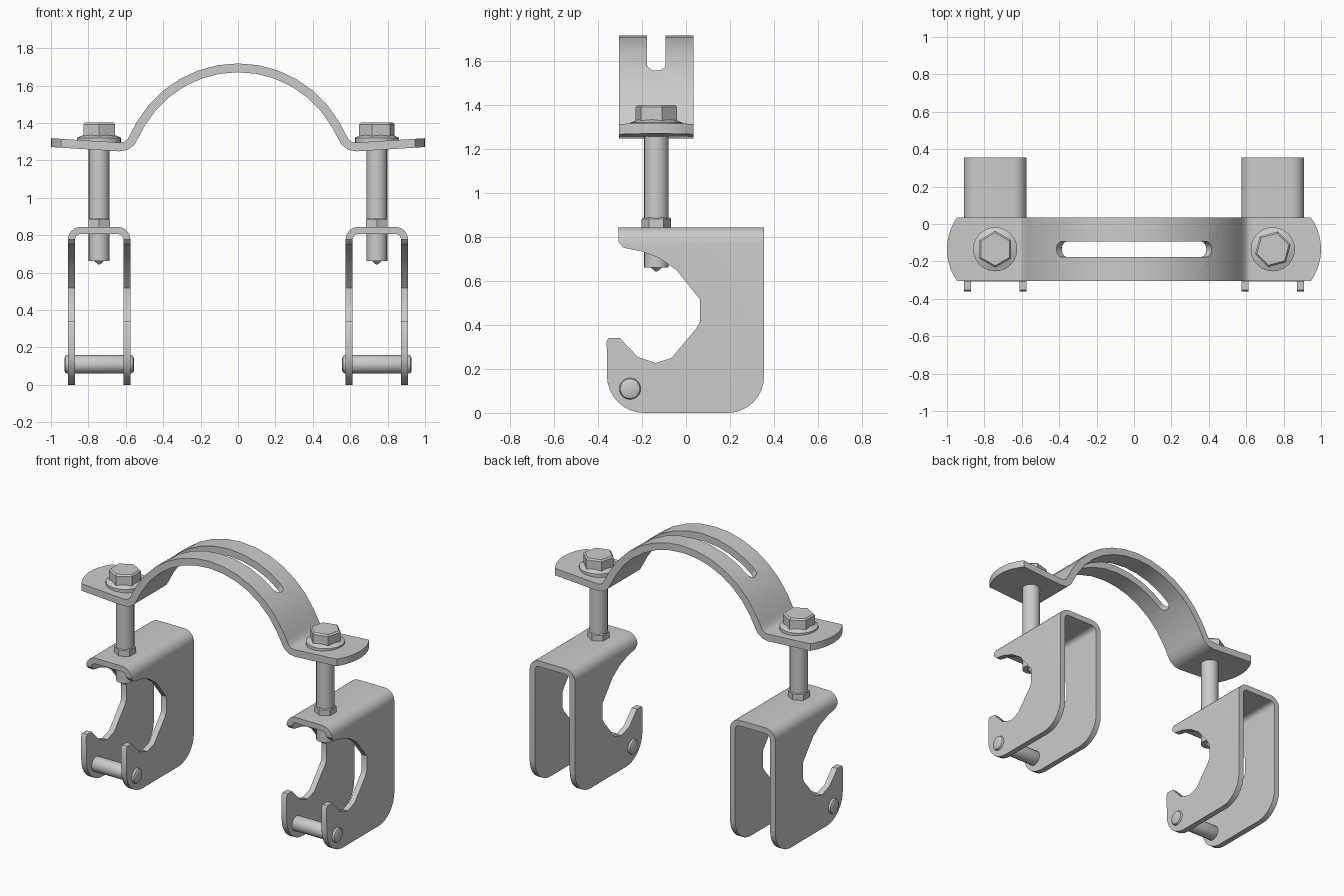
import bpy, bmesh
from math import sin, cos, pi, radians, hypot
from mathutils import Matrix, Vector

if "Cube" in bpy.data.objects:
    bpy.data.objects.remove(bpy.data.objects["Cube"])

CX, BY = 0.7425, -0.135   # clamp centre in x, bolt line in y


def finish(name, bm):
    bmesh.ops.recalc_face_normals(bm, faces=bm.faces)
    me = bpy.data.meshes.new(name)
    bm.to_mesh(me)
    bm.free()
    ob = bpy.data.objects.new(name, me)
    bpy.context.collection.objects.link(ob)
    return ob


def prism(name, pts, axis, a, b):
    """Closed 2D outline extruded along an axis from a to b."""
    put = {'x': lambda p, t: (t, p[0], p[1]),
           'y': lambda p, t: (p[0], t, p[1]),
           'z': lambda p, t: (p[0], p[1], t)}[axis]
    bm = bmesh.new()
    lo = [bm.verts.new(put(p, a)) for p in pts]
    hi = [bm.verts.new(put(p, b)) for p in pts]
    bm.faces.new(lo)
    bm.faces.new(hi)
    for i in range(len(pts)):
        j = (i + 1) % len(pts)
        bm.faces.new((lo[i], lo[j], hi[j], hi[i]))
    return finish(name, bm)


def turned(name, profile, seg, matrix, spin=0.0):
    """Stack of (radius, height) rings joined and capped."""
    bm = bmesh.new()
    rings = [[bm.verts.new(matrix @ Vector((r * cos(spin + 2 * pi * k / seg),
                                            r * sin(spin + 2 * pi * k / seg), h)))
              for k in range(seg)] for r, h in profile]
    for lo, hi in zip(rings, rings[1:]):
        for k in range(seg):
            n = (k + 1) % seg
            bm.faces.new((lo[k], lo[n], hi[n], hi[k]))
    bm.faces.new(rings[0])
    bm.faces.new(rings[-1])
    return finish(name, bm)


def activate(ob):
    bpy.ops.object.select_all(action='DESELECT')
    ob.select_set(True)
    bpy.context.view_layer.objects.active = ob


def cut(ob, tool, op):
    activate(ob)
    m = ob.modifiers.new('cut', 'BOOLEAN')
    m.operation, m.object, m.solver = op, tool, 'EXACT'
    bpy.ops.object.modifier_apply(modifier=m.name)
    bpy.data.objects.remove(tool)


def smooth(ob, angle=32):
    activate(ob)
    bpy.ops.object.shade_smooth_by_angle(angle=radians(angle))


def arc(cx, cy, r, a0, a1, n):
    return [(cx + r * cos(radians(a0 + (a1 - a0) * i / n)),
             cy + r * sin(radians(a0 + (a1 - a0) * i / n))) for i in range(n + 1)]


# Arched strap: centre line thickened into a section
AZ = 1.095
foot = [(0.552, 1.335), (0.572, 1.298), (0.6, 1.277), (0.635, 1.272), (1.03, 1.297)]
mid = [(-x, z) for x, z in reversed(foot)] + arc(0, AZ, 0.6, 150, 30, 12) + foot
up, down = [], []
for i, (x, z) in enumerate(mid):
    p, q = mid[max(i - 1, 0)], mid[min(i + 1, len(mid) - 1)]
    dx, dz = q[0] - p[0], q[1] - p[1]
    k = 0.0235 / hypot(dx, dz)
    up.append((x - dz * k, z + dx * k))
    down.append((x + dz * k, z - dx * k))
strap = prism('strap', up + down[::-1], 'y', BY - 0.17, BY + 0.17)

# Rounded strap ends
ends = arc(0.71, BY, 0.29, -36, 36, 10)
plan = [(x, y * 1.01 - BY * 0.01) for x, y in ends]
plan += [(-x, y) for x, y in reversed(plan)]
cut(strap, prism('end_cutter', plan, 'z', 1, 2), 'INTERSECT')

# Long slot over the crown, with round ends cut radially
SA = 38
wedge = [(0, AZ)] + [(sin(radians(a)) * 0.9, AZ + cos(radians(a)) * 0.9) for a in (-SA, 0, SA)]
cut(strap, prism('slot_cutter', wedge, 'y', BY - 0.042, BY + 0.042), 'DIFFERENCE')
for s in (-1, 1):
    m = Matrix.Translation((0, BY, AZ)) @ Matrix.Rotation(radians(s * SA), 4, 'Y')
    cut(strap, turned('slot_end_cutter', [(0.0422, 0.4), (0.0422, 0.8)], 20, m), 'DIFFERENCE')
smooth(strap)

# Hook outline of the clamp cheeks, seen from the side
hook = [(-0.31, 0.9), (0.355, 0.9)]
hook += arc(0.19, 0.165, 0.165, 0, -90, 8)
hook += arc(-0.19, 0.17, 0.17, -90, -180, 8)
hook += [(-0.361, 0.325), (-0.352, 0.341), (-0.302, 0.341), (-0.22, 0.255), (-0.139, 0.227),
         (-0.066, 0.25), (0.048, 0.386), (0.063, 0.414), (0.063, 0.518), (-0.043, 0.65),
         (-0.12, 0.704), (-0.2, 0.735), (-0.284, 0.752), (-0.307, 0.777)]

for side, s, spin in (('left', -1, 90), ('right', 1, 15)):
    x = s * CX
    w, t, r = 0.1675, 0.038, 0.07
    # Bent U-section cheeks and top, trimmed to the hook outline
    outer = arc(x + w - r, 0.845 - r, r, 0, 90, 6) + arc(x - w + r, 0.845 - r, r, 90, 180, 6)
    inner = (arc(x - w + r, 0.845 - r, r - t, 180, 90, 6)
             + arc(x + w - r, 0.845 - r, r - t, 90, 0, 6))
    section = [(x + w, -0.1)] + outer + [(x - w, -0.1), (x - w + t, -0.1)] + inner + [(x + w - t, -0.1)]
    clamp = prism(side + '_clamp', section, 'y', -0.5, 0.5)
    cut(clamp, prism('hook_cutter', hook, 'x', x - 0.3, x + 0.3), 'INTERSECT')
    smooth(clamp)

    # Bolt shank with pointed tip, flange, hex head and hex nut
    at = Matrix.Translation((x, BY, 0))
    smooth(turned(side + '_bolt_shank',
                  [(0.004, 0.643), (0.025, 0.662), (0.056, 0.662), (0.056, 1.31)], 20, at))
    smooth(turned(side + '_bolt_flange',
                  [(0.118, 1.285), (0.118, 1.321), (0.085, 1.335)], 24, at), 20)
    turned(side + '_bolt_head',
           [(0.098, 1.325), (0.098, 1.392), (0.088, 1.402)], 6, at, radians(spin))
    turned(side + '_nut', [(0.067, 0.84), (0.067, 0.883), (0.06, 0.89)], 6, at, radians(90))

    # Cross pin with domed ends
    lie = Matrix.Translation((x, -0.255, 0.11)) @ Matrix.Rotation(pi / 2, 4, 'Y')
    half = [(0.049, 0.172), (0.045, 0.18), (0.033, 0.186)]
    smooth(turned(side + '_pin', [(a, -h) for a, h in reversed(half)] + half, 20, lie))
